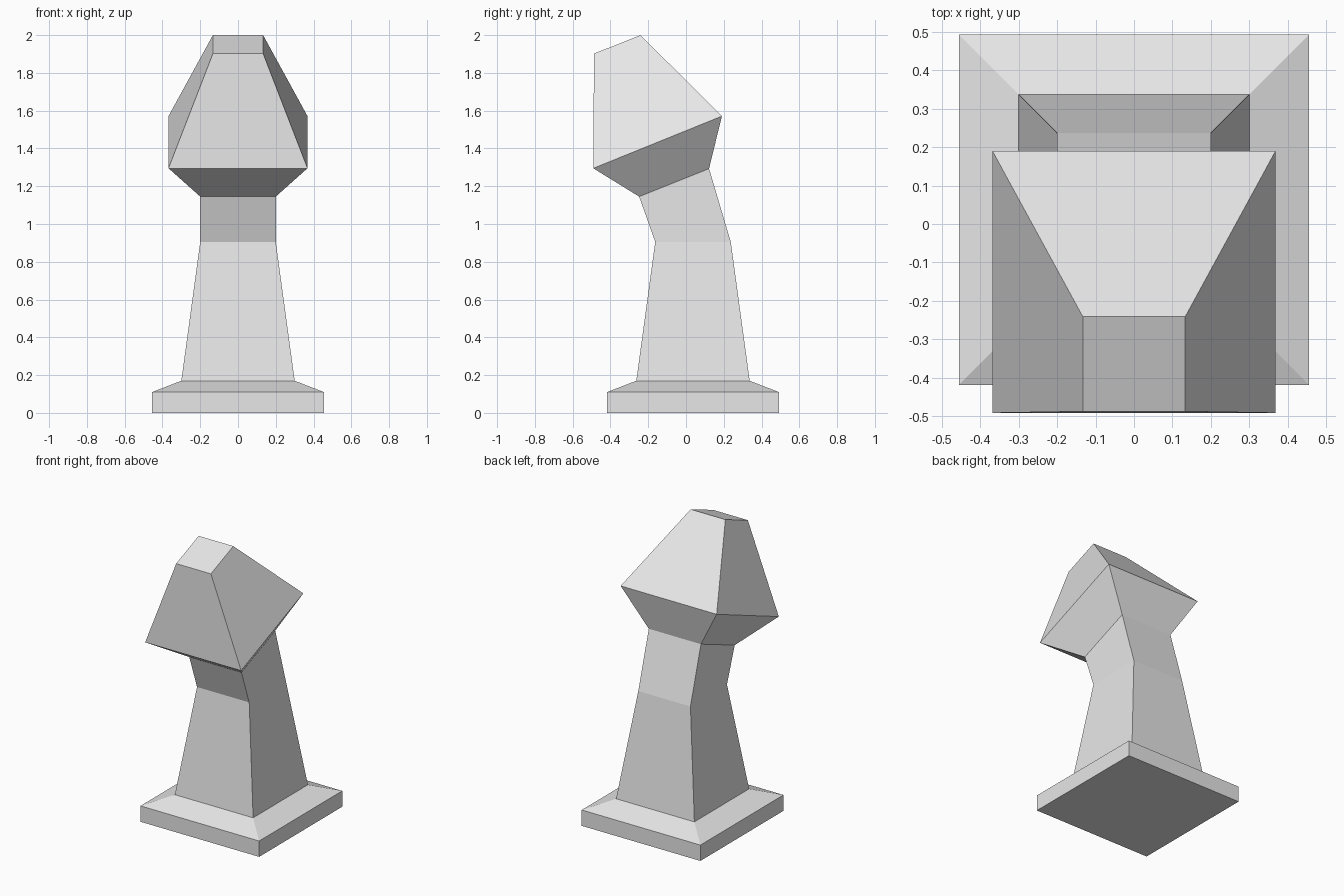
import bpy
import bmesh

cube = bpy.data.objects.get("Cube")
if cube:
    bpy.data.objects.remove(cube, do_unlink=True)

# Single light grey material
grey = bpy.data.materials.new("light_grey")
grey.use_nodes = True
colour = (0.8, 0.8, 0.8, 1.0)
grey.diffuse_color = colour
grey.node_tree.nodes["Principled BSDF"].inputs["Base Color"].default_value = colour

# Four-sided sections, bottom to top: half width, (front y, z), (back y, z)
SECTIONS = [
    (0.455, (-0.418, 0.00), (0.492, 0.00)),   # base bottom
    (0.455, (-0.418, 0.11), (0.492, 0.11)),   # base rim
    (0.300, (-0.263, 0.17), (0.337, 0.17)),   # foot of the neck
    (0.200, (-0.163, 0.905), (0.237, 0.905)), # bend of the neck
    (0.200, (-0.248, 1.145), (0.122, 1.293)), # under the head
    (0.368, (-0.491, 1.295), (0.190, 1.571)), # widest part of the head
    (0.133, (-0.487, 1.902), (-0.241, 2.00)), # tip of the head
]


def loft(name, sections, material):
    """Join the sections into one closed, flat-shaded body."""
    bm = bmesh.new()
    rings = []
    for half, (fy, fz), (by, bz) in sections:
        corners = [(-half, fy, fz), (half, fy, fz), (half, by, bz), (-half, by, bz)]
        rings.append([bm.verts.new(c) for c in corners])
    for low, high in zip(rings, rings[1:]):
        for i in range(4):
            j = (i + 1) % 4
            bm.faces.new((low[i], low[j], high[j], high[i]))
    bm.faces.new(rings[0][::-1])
    bm.faces.new(rings[-1])
    bmesh.ops.recalc_face_normals(bm, faces=bm.faces)
    mesh = bpy.data.meshes.new(name)
    bm.to_mesh(mesh)
    bm.free()
    mesh.materials.append(material)
    obj = bpy.data.objects.new(name, mesh)
    bpy.context.collection.objects.link(obj)
    return obj


# Base, bent neck and slanted head as one continuous body
loft("knight_game_piece", SECTIONS, grey)
